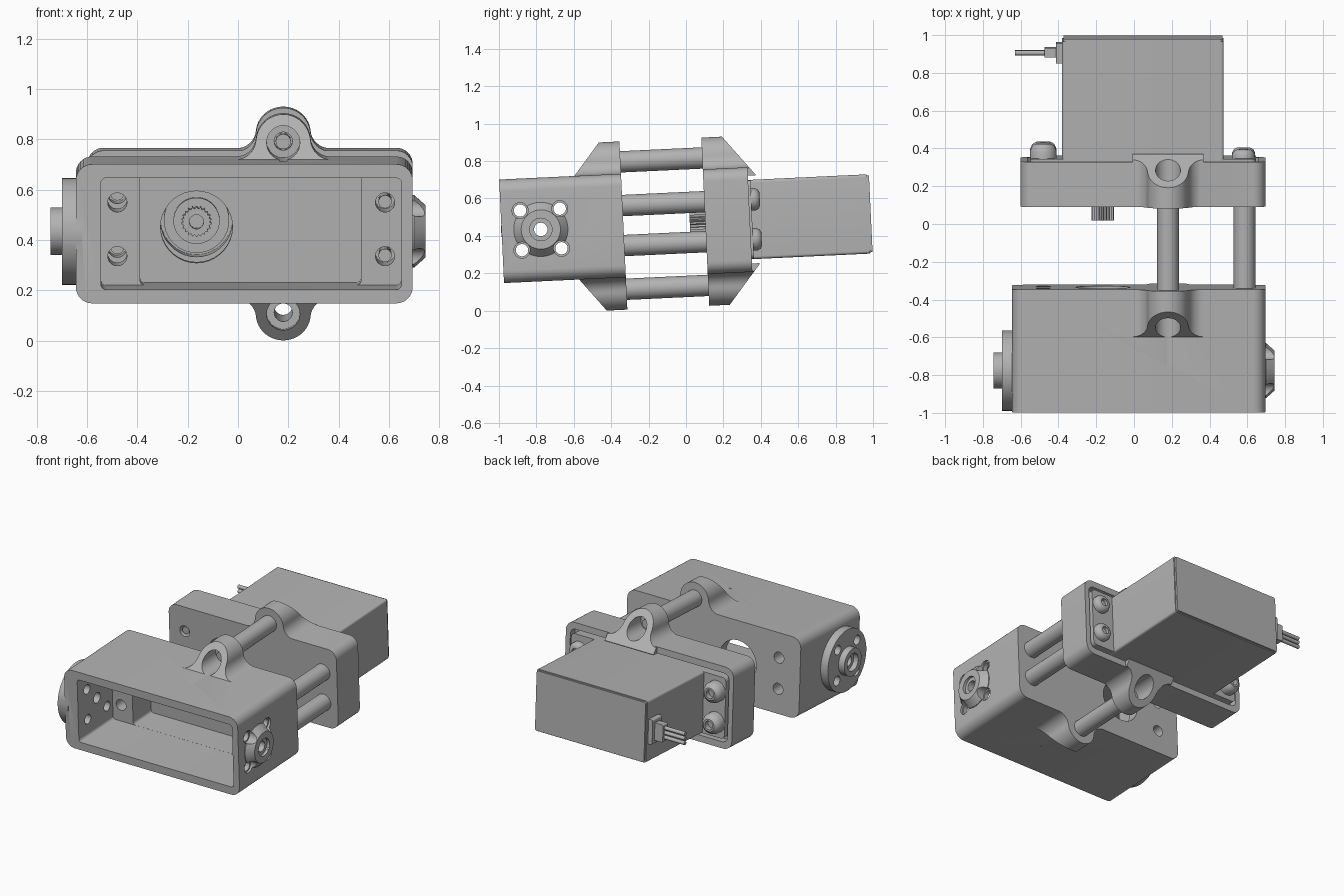
import bpy, bmesh
from math import sin, cos, pi, atan2, sqrt, radians
from mathutils import Matrix, Vector

if "Cube" in bpy.data.objects:
    bpy.data.objects.remove(bpy.data.objects["Cube"])

grey = bpy.data.materials.new("plain grey")
grey.use_nodes = True
grey.diffuse_color = (0.45, 0.45, 0.45, 1)
grey.node_tree.nodes["Principled BSDF"].inputs["Base Color"].default_value = grey.diffuse_color

HALF = 0.277                       # half height of the housings
EAR_X, EAR_W, EAR_R = 0.18, 0.341, 0.109
SCREW_W = 0.107
REAR, PLATE = -0.335, 0.103        # facing sides of the two housings


def finish(bm, name):
    bmesh.ops.remove_doubles(bm, verts=bm.verts, dist=1e-5)
    bmesh.ops.recalc_face_normals(bm, faces=bm.faces)
    mesh = bpy.data.meshes.new(name)
    bm.to_mesh(mesh)
    bm.free()
    mesh.materials.append(grey)
    obj = bpy.data.objects.new(name, mesh)
    bpy.context.scene.collection.objects.link(obj)
    return obj


def prism_mesh(pts, y0, y1):
    bm = bmesh.new()
    rings = [[bm.verts.new((x, y, z)) for x, z in pts] for y in (y0, y1)]
    bm.faces.new(rings[0])
    bm.faces.new(rings[1])
    n = len(pts)
    for i in range(n):
        j = (i + 1) % n
        bm.faces.new((rings[0][i], rings[0][j], rings[1][j], rings[1][i]))
    return bm


def arc(cx, cz, r, a0, a1, n):
    return [(cx + r * cos(a0 + (a1 - a0) * i / n), cz + r * sin(a0 + (a1 - a0) * i / n))
            for i in range(n + 1)]


def rounded_box(name, x0, x1, y0, y1, h, r):
    pts = []
    corners = ((x1 - r, h - r), (x0 + r, h - r), (x0 + r, r - h), (x1 - r, r - h))
    for k, (cx, cz) in enumerate(corners):
        pts += arc(cx, cz, r, k * pi / 2, (k + 1) * pi / 2, 8)
    return finish(prism_mesh(pts, y0, y1), name)


def lathe(name, axis, a, z, profile, closed=False, n=36):
    """Turn (radius, position) pairs around a line along x or y."""
    bm = bmesh.new()
    rings = []
    for r, t in profile:
        ring = []
        for i in range(n):
            u, w = a + r * cos(2 * pi * i / n), z + r * sin(2 * pi * i / n)
            ring.append(bm.verts.new((u, t, w) if axis == "Y" else (t, u, w)))
        rings.append(ring)
    pairs = list(zip(rings, rings[1:]))
    if closed:
        pairs.append((rings[-1], rings[0]))
    for p, q in pairs:
        for i in range(n):
            j = (i + 1) % n
            bm.faces.new((p[i], p[j], q[j], q[i]))
    return finish(bm, name)


def rod(name, axis, a, z, r, t0, t1):
    return lathe(name, axis, a, z, [(0, t0), (r, t0), (r, t1), (0, t1)])


def combine(obj, tool, operation):
    mod = obj.modifiers.new("shape", "BOOLEAN")
    mod.operation, mod.solver, mod.object = operation, "EXACT", tool
    bpy.context.view_layer.objects.active = obj
    bpy.ops.object.modifier_apply(modifier=mod.name)
    bpy.data.objects.remove(tool)


def add(obj, tool):
    combine(obj, tool, "UNION")


def cut(obj, tool):
    combine(obj, tool, "DIFFERENCE")


def ear(face, way, side):
    """Flared lug whose back slopes down to the housing."""
    f = 0.08
    h = HALF + f
    a = sqrt((EAR_R + f) ** 2 - (h - EAR_W) ** 2)
    t = atan2(h - EAR_W, a)
    flare = arc(a, h, f, -pi / 2, t - pi, 8)
    pts = [(a, 0.2)] + flare + arc(0, EAR_W, EAR_R, t, pi - t, 24)[1:-1]
    pts += [(-x, z) for x, z in reversed(flare)] + [(-a, 0.2)]
    bm = prism_mesh(pts, 0, 0.28)
    top = EAR_W + EAR_R
    cutting = bmesh.ops.bisect_plane(
        bm, geom=bm.verts[:] + bm.edges[:] + bm.faces[:], plane_co=(0, 0.11, top),
        plane_no=Vector((0, top - HALF, 0.14)).normalized(), clear_outer=True)
    edges = [e for e in cutting["geom_cut"] if isinstance(e, bmesh.types.BMEdge)]
    bmesh.ops.edgeloop_fill(bm, edges=edges)
    for v in bm.verts:
        v.co = (v.co.x + EAR_X, face + way * v.co.y, side * v.co.z)
    return finish(bm, "ear")


def add_ears(obj, face, way):
    for side in (1, -1):
        add(obj, ear(face, way, side))
    for side in (1, -1):
        start, step, end = (face + way * d for d in (-0.05, 0.06, 0.4))
        cut(obj, lathe("bore", "Y", EAR_X, side * EAR_W,
                       [(0, start), (0.036, start), (0.036, step),
                        (0.066, step), (0.066, end), (0, end)]))


# Front housing: open box with inner screw blocks, hub disc and cone boss
housing = rounded_box("front_housing", -0.645, 0.695, -0.987, REAR, HALF, 0.065)
add_ears(housing, REAR, -1)
cut(housing, rounded_box("cavity", -0.545, 0.65, -1.1, -0.61, 0.222, 0.02))
cut(housing, rounded_box("deep_cavity", -0.39, 0.49, -1.05, -0.41, 0.2215, 0.02))
HUB = -0.777
add(housing, lathe("hub", "X", HUB, 0, [
    (0, -0.62), (0.213, -0.62), (0.213, -0.70), (0.095, -0.70), (0.095, -0.745), (0, -0.745)], n=48))
add(housing, lathe("boss", "X", HUB, 0, [
    (0, 0.67), (0.145, 0.67), (0.145, 0.70), (0.105, 0.745), (0, 0.745)], n=48))
cut(housing, lathe("axle_bore", "X", HUB, 0, [
    (0, -0.9), (0.06, -0.9), (0.06, -0.71), (0.036, -0.71),
    (0.036, 0.725), (0.06, 0.725), (0.06, 0.9), (0, 0.9)]))
for dy in (-0.106, 0.106):
    for dz in (-0.106, 0.106):
        cut(housing, lathe("bolt_bore", "X", HUB + dy, dz, [
            (0, -0.9), (0.033, -0.9), (0.033, 0.68), (0.043, 0.68), (0.043, 0.9), (0, 0.9)]))
cut(housing, rod("shaft_window", "Y", -0.165, 0, 0.143, -0.6, -0.2))
for x in (-0.48, 0.585):
    for z in (-SCREW_W, SCREW_W):
        cut(housing, rod("screw_bore", "Y", x, z, 0.038, -0.8, -0.2))

# Motor plate: pocketed at the back, with matching ears
plate = rounded_box("motor_plate", -0.60, 0.695, PLATE, 0.342, 0.28, 0.065)
add_ears(plate, PLATE, 1)
cut(plate, rounded_box("pocket", -0.565, 0.66, 0.29, 0.5, 0.235, 0.04))
cut(plate, rod("shaft_window", "Y", -0.165, 0, 0.143, 0, 0.4))
for z in (-SCREW_W, SCREW_W):
    cut(plate, rod("screw_bore", "Y", -0.48, z, 0.038, 0, 0.4))

# Motor: flange, case, lid and toothed output shaft
rounded_box("motor_flange", -0.55, 0.645, 0.28, 0.354, 0.21, 0.03)
rounded_box("motor_case", -0.38, 0.475, 0.285, 0.976, 0.212, 0.015)
rounded_box("motor_lid", -0.373, 0.468, 0.97, 0.989, 0.205, 0.015)
lathe("motor_collar", "Y", -0.165, 0,
      [(0, 0.3), (0.13, 0.3), (0.13, 0.15), (0.092, 0.15), (0.092, 0.105), (0, 0.105)])
teeth = [(-0.165 + r * cos(pi * i / 22), r * sin(pi * i / 22))
         for i in range(44) for r in [0.061 if i % 2 else 0.052]]
shaft = finish(prism_mesh(teeth, 0.02, 0.12), "output_shaft")
cut(shaft, rod("shaft_bore", "Y", -0.165, 0, 0.028, 0, 0.08))

# Spacer rods between the housings, with their screw tips
for z in (-SCREW_W, SCREW_W):
    rod("side_rod", "Y", 0.585, z, 0.057, REAR, PLATE)
    rod("side_screw_tip", "Y", 0.585, z, 0.026, -0.55, REAR)
    rod("plate_screw_tip", "Y", -0.48, z, 0.026, 0.115, 0.34)
rod("upper_rod", "Y", EAR_X, EAR_W, 0.057, REAR, PLATE)
rod("upper_screw", "Y", EAR_X, EAR_W, 0.03, REAR - 0.1, PLATE + 0.1)
lathe("lower_rod", "Y", EAR_X, -EAR_W,
      [(0.036, REAR), (0.057, REAR), (0.057, PLATE), (0.036, PLATE)], closed=True)

# Domed screw heads with sockets at the back of the motor flange
for x, r, h in ((-0.48, 0.07, 0.085), (0.58, 0.06, 0.055)):
    for z in (-SCREW_W, SCREW_W):
        b = 0.345
        lathe("screw_head", "Y", x, z, [
            (0, b), (r, b), (r, b + h * 0.55), (r * 0.85, b + h * 0.85), (r * 0.6, b + h),
            (r * 0.42, b + h), (r * 0.42, b + h * 0.6), (0, b + h * 0.6)])

# Cable: stepped strain relief and three wires
rounded_box("cable_socket", -0.412, -0.37, 0.855, 0.96, 0.085, 0.01)
rounded_box("cable_grip", -0.475, -0.40, 0.885, 0.935, 0.06, 0.01)
for z in (-0.032, 0, 0.032):
    rod("wire", "X", 0.908, z, 0.013, -0.63, -0.46)

# Tilt the whole assembly nose down and shade it
tilt = Matrix.Translation((0, 0, 0.471)) @ Matrix.Rotation(radians(2.7), 4, "X")
bpy.ops.object.select_all(action="DESELECT")
for obj in bpy.context.scene.objects:
    if obj.type == "MESH" and grey.name in obj.data.materials:
        obj.data.transform(tilt)
        obj.select_set(True)
        bpy.context.view_layer.objects.active = obj
bpy.ops.object.shade_smooth_by_angle(angle=radians(35))
